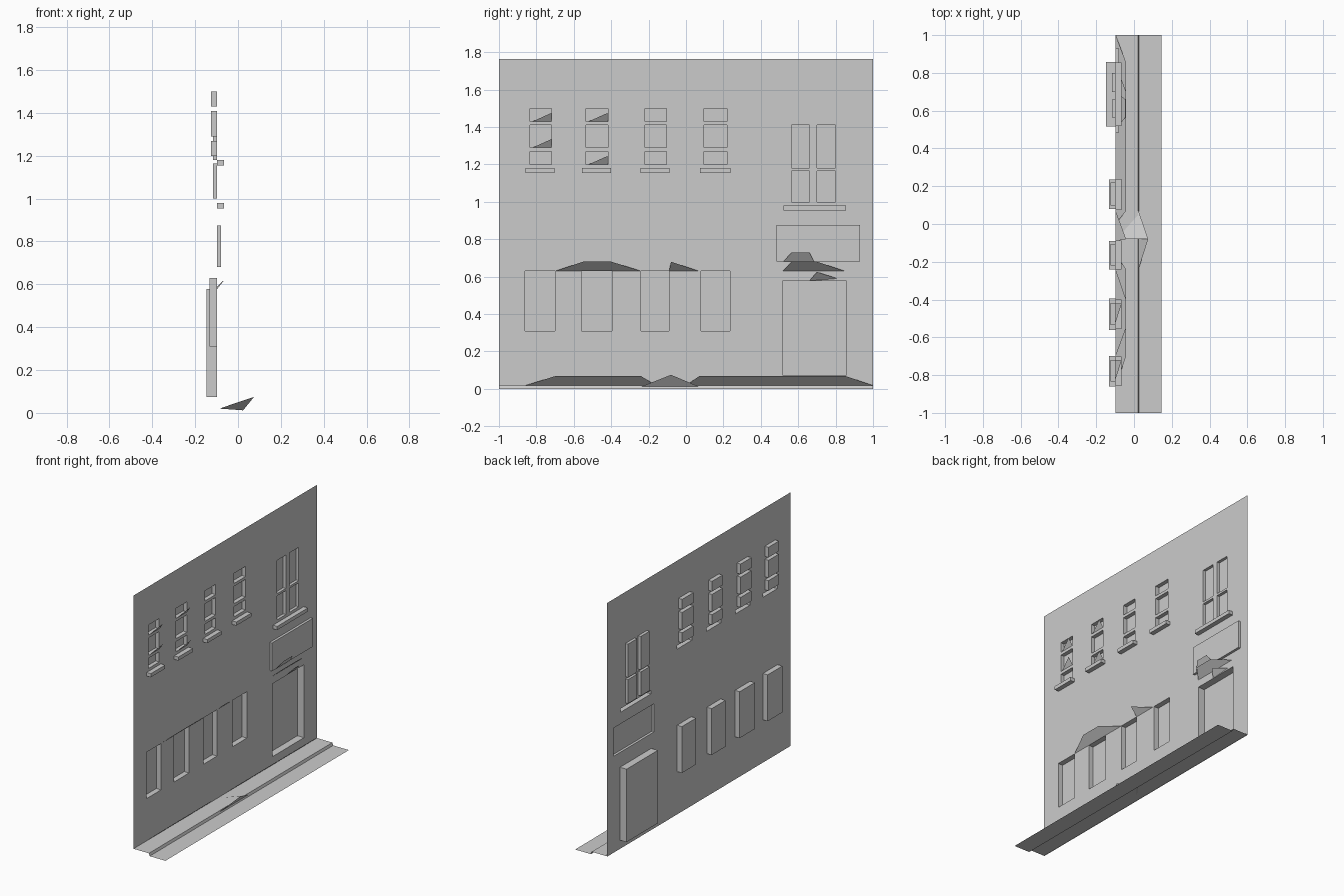
import bpy, bmesh

if "Cube" in bpy.data.objects:
    bpy.data.objects.remove(bpy.data.objects["Cube"])

WALL_X = -0.097   # plane of the facade
TOP = 1.765

grey = bpy.data.materials.new("plain grey")
grey.diffuse_color = (0.6, 0.6, 0.6, 1)
grey.use_nodes = True
grey.node_tree.nodes["Principled BSDF"].inputs["Base Color"].default_value = grey.diffuse_color


def make(name, polys):
    """Flat-faced object from a few polygons, welded along shared corners."""
    bm = bmesh.new()
    for p in polys:
        bm.faces.new([bm.verts.new(v) for v in p])
    bmesh.ops.remove_doubles(bm, verts=bm.verts, dist=1e-5)
    me = bpy.data.meshes.new(name)
    bm.to_mesh(me)
    bm.free()
    me.materials.append(grey)
    ob = bpy.data.objects.new(name, me)
    bpy.context.collection.objects.link(ob)
    return ob


holes = []


def panel(name, y0, y1, z0, z1, x):
    """Rectangle of the wall pushed in or pulled out to depth x."""
    holes.append((y0, y1, z0, z1))
    ring = [(y0, z0), (y1, z0), (y1, z1), (y0, z1)]
    polys = [[(x, y, z) for y, z in ring]]
    for i in range(4):
        a, b = ring[i], ring[(i + 1) % 4]
        polys.append([(WALL_X, *a), (WALL_X, *b), (x, *b), (x, *a)])
    make(name, polys)


# Four ground floor windows
for y0, y1 in [(-0.86, -0.70), (-0.56, -0.395), (-0.24, -0.09), (0.08, 0.235)]:
    panel("ground_window", y0, y1, 0.31, 0.63, -0.133)

# Four upper windows, three panes each, with a sill
for y0, y1 in [(-0.835, -0.72), (-0.535, -0.418), (-0.22, -0.105), (0.097, 0.22)]:
    for z0, z1 in [(1.20, 1.27), (1.29, 1.41), (1.43, 1.50)]:
        panel("upper_pane", y0, y1, z0, z1, -0.125)
    panel("upper_sill", y0 - 0.022, y1 + 0.018, 1.155, 1.18, -0.065)

# Double window above the door
for y0, y1 in [(0.565, 0.66), (0.70, 0.80)]:
    for z0, z1 in [(1.0, 1.165), (1.18, 1.41)]:
        panel("double_window_pane", y0, y1, z0, z1, -0.117)
panel("double_window_sill", 0.52, 0.855, 0.955, 0.98, -0.065)

# Blank board and doorway
panel("board", 0.485, 0.93, 0.68, 0.875, -0.08)
panel("doorway", 0.517, 0.858, 0.075, 0.578, -0.147)

# Wall: grid of cells leaving out the openings
ys = sorted({-1, 1} | {h[i] for h in holes for i in (0, 1)})
zs = sorted({0.015, TOP} | {h[i] for h in holes for i in (2, 3)})
cells = []
for a, b in zip(ys, ys[1:]):
    for c, d in zip(zs, zs[1:]):
        y, z = (a + b) / 2, (c + d) / 2
        if not any(h[0] < y < h[1] and h[2] < z < h[3] for h in holes):
            cells.append([(WALL_X, a, c), (WALL_X, b, c), (WALL_X, b, d), (WALL_X, a, d)])
wall = make("facade_wall", cells)
bm = bmesh.new()
bm.from_mesh(wall.data)
bmesh.ops.dissolve_limit(bm, angle_limit=0.01, verts=bm.verts, edges=bm.edges)
bm.to_mesh(wall.data)
bm.free()

# Pavement, kerb and road strip
profile = [(WALL_X, 0.018), (0.02, 0.018), (0.026, 0.0), (0.146, 0.0)]
make("pavement", [[(a[0], -1, a[1]), (b[0], -1, b[1]), (b[0], 1, b[1]), (a[0], 1, a[1])]
                  for a, b in zip(profile, profile[1:])])


# Sloping flaps leaning out from the wall
def flap(name, low, high, z, x=WALL_X, out=0.055, rise=0.05):
    make(name, [[(x, low[0], z), (x, low[1], z)] +
                [(x + out, y, z + rise) for y in reversed(high)]])


flap("window_flap", (-0.70, -0.24), (-0.55, -0.40), 0.63)
flap("window_flap", (-0.09, 0.07), (-0.08,), 0.63)
flap("door_flap", (0.517, 0.85), (0.565, 0.70), 0.63)
flap("board_flap", (0.52, 0.685), (0.565, 0.66), 0.68, x=-0.08, out=0.035)
flap("pavement_flap", (-0.86, -0.16), (-0.70, -0.24), 0.018)
flap("pavement_flap", (0.0, 1.0), (0.07, 0.855), 0.018)
make("door_flap_small", [[(WALL_X, 0.66, 0.578), (-0.06, 0.70, 0.625), (WALL_X, 0.81, 0.59)]])

# Small peak over the kerb
tip, back = (0.075, -0.08, 0.075), (WALL_X + 0.01, -0.08, 0.02)
make("kerb_peak", [[(0.024, -0.24, 0.012), tip, (0.024, 0.07, 0.012)],
                   [back, tip, (0.024, 0.07, 0.012)]])

# Tilted shards in the two left upper windows
for y, rows in [(-0.835, [(1.43, 1.50), (1.29, 1.41)]),
                (-0.535, [(1.43, 1.50), (1.20, 1.27)])]:
    for z0, z1 in rows:
        zm = z0 + 0.045
        make("window_shard", [[(WALL_X, y + 0.015, z0), (-0.065, y + 0.115, zm),
                               (WALL_X, y + 0.115, z0)]])
